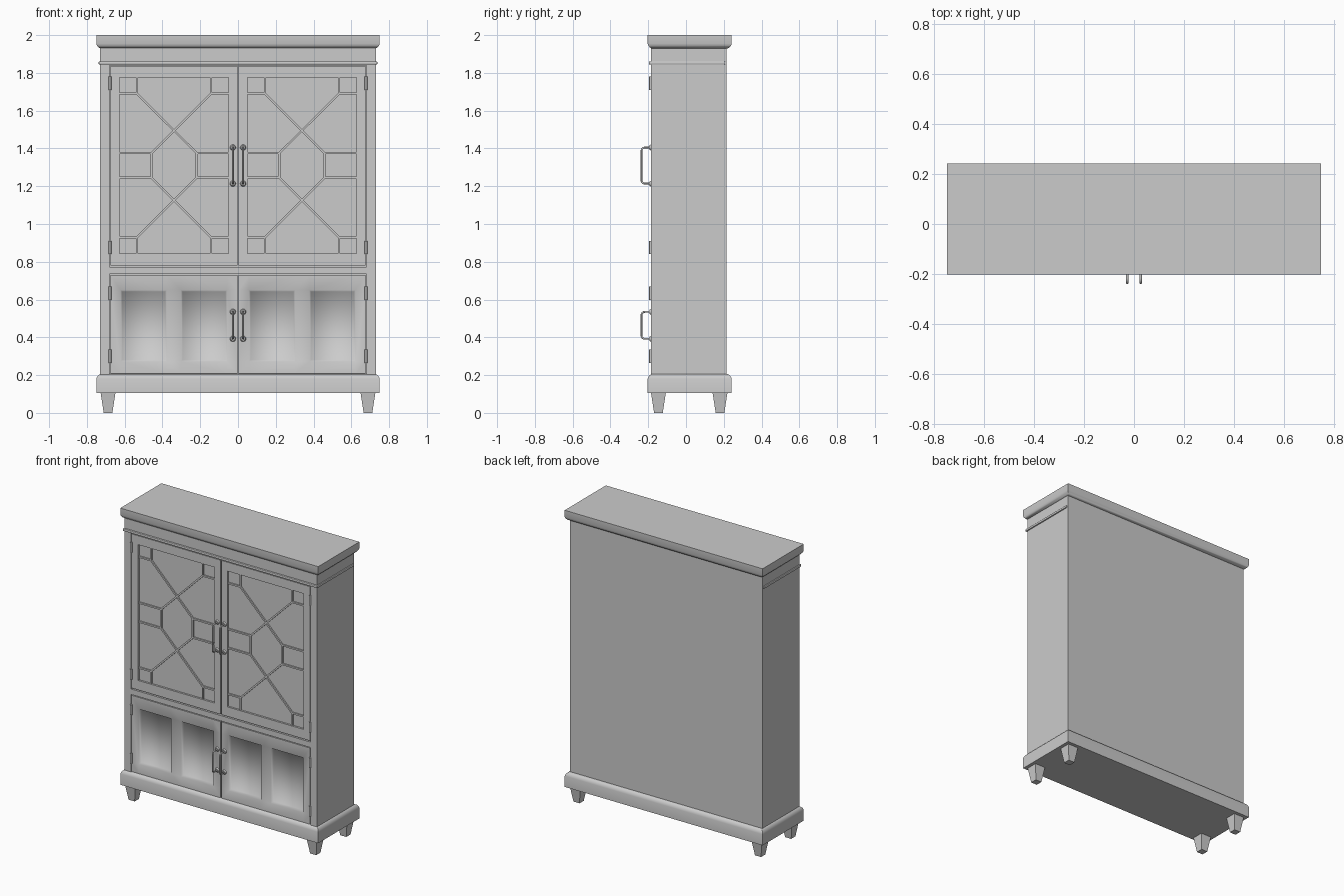
import bpy, bmesh, math
from mathutils import Vector, Matrix

if "Cube" in bpy.data.objects:
    bpy.data.objects.remove(bpy.data.objects["Cube"])

paint = bpy.data.materials.new("grey_paint")
paint.diffuse_color = (0.6, 0.6, 0.6, 1)
paint.use_nodes = True
paint.node_tree.nodes["Principled BSDF"].inputs["Base Color"].default_value = paint.diffuse_color

FRONT, BACK = -0.185, 0.215


def finish(name, bm, smooth=None):
    bmesh.ops.recalc_face_normals(bm, faces=bm.faces)
    me = bpy.data.meshes.new(name)
    bm.to_mesh(me)
    bm.free()
    me.materials.append(paint)
    ob = bpy.data.objects.new(name, me)
    bpy.context.collection.objects.link(ob)
    if smooth:
        bpy.ops.object.select_all(action='DESELECT')
        ob.select_set(True)
        bpy.context.view_layer.objects.active = ob
        bpy.ops.object.shade_smooth_by_angle(angle=math.radians(smooth))
    return ob


def add_box(bm, x, y, z):
    c = [(a + b) / 2 for a, b in (x, y, z)]
    s = [abs(b - a) for a, b in (x, y, z)]
    bmesh.ops.create_cube(bm, size=1, matrix=Matrix.Translation(c) @ Matrix.Diagonal((*s, 1)))


def boxes(name, items):
    bm = bmesh.new()
    for it in items:
        add_box(bm, *it)
    return finish(name, bm)


def loft(bm, rings):
    """Stack of rectangles (x0, x1, y0, y1, z) joined into a closed solid."""
    loops = [[bm.verts.new(p) for p in ((a, c, z), (b, c, z), (b, d, z), (a, d, z))]
             for a, b, c, d, z in rings]
    for l, u in zip(loops, loops[1:]):
        for i in range(4):
            bm.faces.new((l[i], l[(i + 1) % 4], u[(i + 1) % 4], u[i]))
    bm.faces.new(loops[0][::-1])
    bm.faces.new(loops[-1])


def slab(name, profile):
    """Slab with a moulded edge; profile is (inset, z) from bottom to top."""
    bm = bmesh.new()
    loft(bm, [(-0.75 + i, 0.75 - i, -0.203 + i, 0.242 - i, z) for i, z in profile])
    finish(name, bm, 40)


# carcass, face frame and frieze
boxes("carcass", [((-0.73, 0.73), (-0.163, BACK), (0.2, 1.935))])
boxes("face_frame", [((s * 0.68, s * 0.73), (FRONT, -0.163), (0.2, 1.935)) for s in (-1, 1)]
      + [((-0.68, 0.68), (FRONT, -0.163), (1.84, 1.935)),
         ((-0.68, 0.68), (FRONT, -0.163), (0.735, 0.772))])
bead = boxes("frieze_bead", [((-0.738, 0.738), (-0.197, 0.207), (1.844, 1.861))])
bev = bead.modifiers.new("round", 'BEVEL')
bev.width, bev.segments = 0.005, 2

# cornice and plinth with moulded edges
slab("cornice", [(0.02, 1.93), (0.012, 1.934), (0.004, 1.944), (0, 1.955), (0, 2.0)])
slab("plinth", [(0, 0.105), (0, 0.18), (0.004, 0.191), (0.011, 0.2), (0.02, 0.205)])

# tapered feet
bm = bmesh.new()
for cx in (-0.688, 0.688):
    for cy in (-0.146, 0.18):
        loft(bm, [(cx - r, cx + r, cy - r, cy + r, z) for r, z in ((0.023, 0), (0.039, 0.105))])
finish("feet", bm)


def bar(bm, p, q, w=0.011):
    """Flat lattice strip between two (x, z) points."""
    a, b = Vector((p[0], 0, p[1])), Vector((q[0], 0, q[1]))
    d = b - a
    m = (Matrix.Translation((a + b) / 2 + Vector((0, -0.175, 0)))
         @ Matrix.Rotation(-math.atan2(d.z, d.x), 4, 'Y')
         @ Matrix.Diagonal((d.length + w * 0.5, 0.012, w, 1)))
    bmesh.ops.create_cube(bm, size=1, matrix=m)


def upper_door(s, side):
    x0, x1, z0, z1 = 0.003, 0.676, 0.78, 1.836      # door
    a, b, c, d = 0.05, 0.627, 0.845, 1.775          # opening
    y = (FRONT, -0.163)
    boxes(side + "_upper_door_frame", [
        ((s * x0, s * a), y, (z0, z1)), ((s * b, s * x1), y, (z0, z1)),
        ((s * a, s * b), y, (z0, c)), ((s * a, s * b), y, (d, z1))])
    boxes(side + "_upper_door_pane", [((s * a, s * b), (-0.172, -0.163), (c, d))])
    bm = bmesh.new()
    cx, cz = (a + b) / 2, (c + d) / 2
    for h in (-1, 1):
        edge = cx + h * (b - a) / 2
        sq, mid = cx + h * 0.196, cx + h * 0.12
        bar(bm, (s * mid, cz - 0.065), (s * mid, cz + 0.065))
        for v in (-1, 1):
            top, low, mz = cz + v * (d - c) / 2, cz + v * 0.38, cz + v * 0.065
            bar(bm, (s * edge, low), (s * sq, low))
            bar(bm, (s * sq, low), (s * sq, top))
            bar(bm, (s * edge, mz), (s * mid, mz))
            bar(bm, (s * sq, low), (s * (cx - h * 0.12), mz))
    finish(side + "_lattice", bm)


def lower_door(s, side):
    xs = [0.003, 0.058, 0.302, 0.378, 0.622, 0.676]
    zs = [0.208, 0.272, 0.65, 0.73]
    bm = bmesh.new()
    g = [[bm.verts.new((s * x, FRONT, z)) for z in zs] for x in xs]
    panels = []
    for i in range(5):
        for j in range(3):
            f = bm.faces.new((g[i][j], g[i + 1][j], g[i + 1][j + 1], g[i][j + 1]))
            if j == 1 and i in (1, 3):
                panels.append(f)
    # sunk panels with sloping sides
    bmesh.ops.recalc_face_normals(bm, faces=bm.faces)
    bmesh.ops.inset_individual(bm, faces=panels, thickness=0.012)
    for v in {v for f in panels for v in f.verts}:
        v.co.y = -0.166
    # door edges
    rim = [e for e in bm.edges if e.is_boundary]
    ext = bmesh.ops.extrude_edge_only(bm, edges=rim)
    for v in ext["geom"]:
        if isinstance(v, bmesh.types.BMVert):
            v.co.y = -0.163
    finish(side + "_lower_door", bm, 75)


def handle(name, x, z0, z1):
    """Round pull bar with bent corners and a rose at each end."""
    r = 0.018
    path = [(-0.18, z0)]
    for cz, base in ((z0 + r, -90), (z1 - r, 0)):
        for k in range(5):
            t = math.radians(base + k * 22.5)
            path.append((-0.236 + r - r * math.cos(t), cz + r * math.sin(t)))
    path.append((-0.18, z1))
    bm = bmesh.new()
    n, rad, rings = 10, 0.005, []
    for i, (y, z) in enumerate(path):
        p, q = path[max(i - 1, 0)], path[min(i + 1, len(path) - 1)]
        t = Vector((0, q[0] - p[0], q[1] - p[1])).normalized()
        side = t.cross(Vector((1, 0, 0)))
        rings.append([bm.verts.new(Vector((x, y, z)) + rad * (
            math.cos(k * math.tau / n) * Vector((1, 0, 0)) + math.sin(k * math.tau / n) * side))
            for k in range(n)])
    for l, u in zip(rings, rings[1:]):
        for k in range(n):
            bm.faces.new((l[k], l[(k + 1) % n], u[(k + 1) % n], u[k]))
    for z in (z0, z1):
        m = Matrix.Translation((x, -0.189, z)) @ Matrix.Rotation(math.pi / 2, 4, 'X')
        bmesh.ops.create_cone(bm, cap_ends=True, segments=16, radius1=0.016, radius2=0.011,
                              depth=0.01, matrix=m)
    finish(name, bm, 40)


for s, side in ((-1, "left"), (1, "right")):
    upper_door(s, side)
    lower_door(s, side)
    handle(side + "_upper_handle", s * 0.027, 1.214, 1.405)
    handle(side + "_lower_handle", s * 0.027, 0.392, 0.535)
    # hinge barrels
    bm = bmesh.new()
    for z in (0.3, 0.633, 0.876, 1.745):
        bmesh.ops.create_cone(bm, cap_ends=True, segments=12, radius1=0.007, radius2=0.007,
                              depth=0.07, matrix=Matrix.Translation((s * 0.678, -0.188, z)))
    finish(side + "_hinges", bm, 40)
